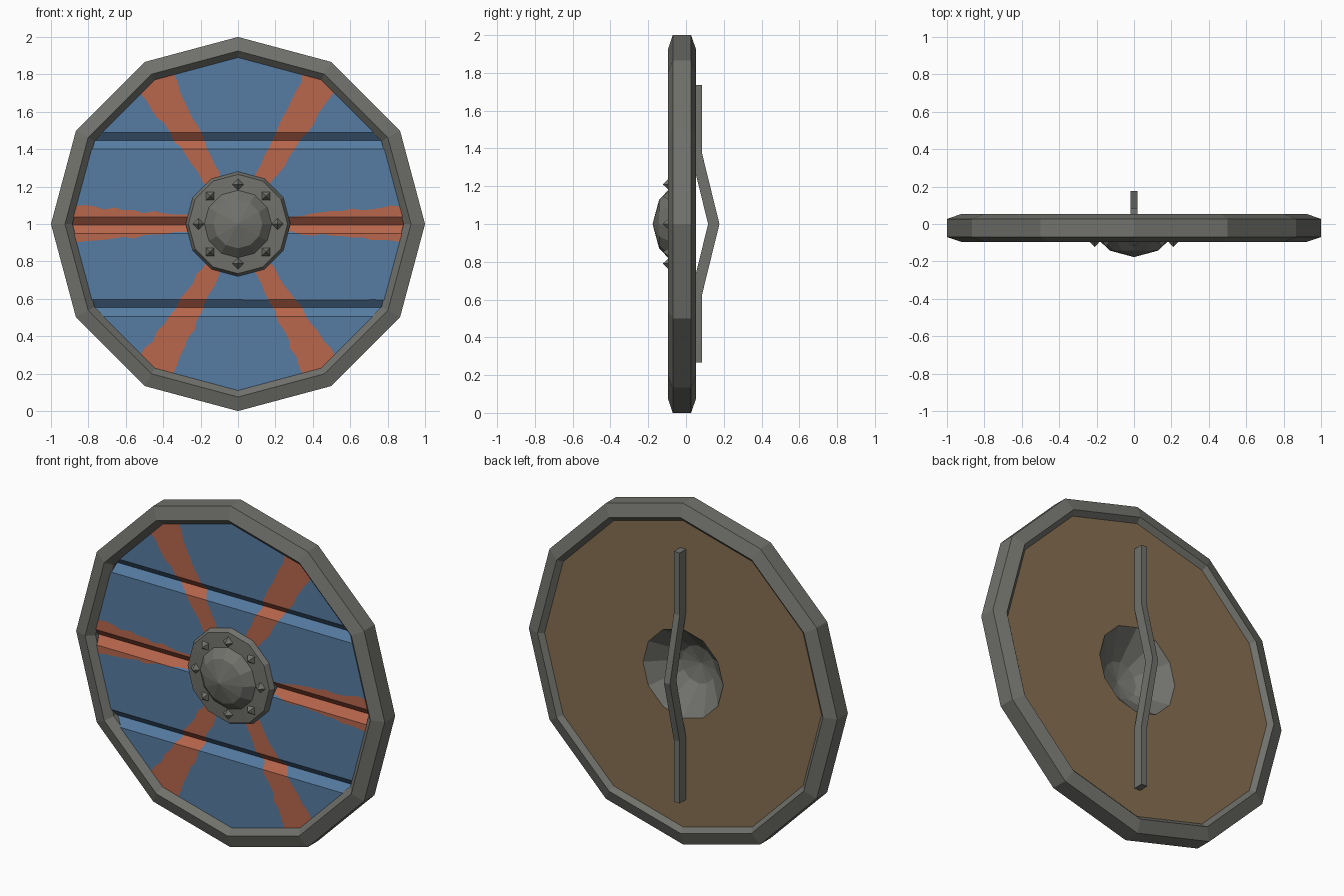
import bpy, bmesh, math, random
from mathutils import Vector

if "Cube" in bpy.data.objects:
    bpy.data.objects.remove(bpy.data.objects["Cube"])

random.seed(4)
CZ = 1.0  # height of the shield centre


def material(name, r, g, b):
    lin = lambda c: (c / 255 / 12.92) if c < 10 else ((c / 255 + 0.055) / 1.055) ** 2.4
    m = bpy.data.materials.new(name)
    m.diffuse_color = (lin(r), lin(g), lin(b), 1)
    m.use_nodes = True
    m.node_tree.nodes["Principled BSDF"].inputs["Base Color"].default_value = m.diffuse_color
    return m


iron = material("iron grey", 113, 113, 108)
blue = material("blue paint", 86, 124, 162)
orange = material("orange paint", 184, 102, 76)
wood = material("bare wood", 135, 112, 82)


def polar(r, deg, y):
    a = math.radians(deg)
    return Vector((r * math.cos(a), y, CZ + r * math.sin(a)))


def finish(bm, name, mats, recalc=True):
    bmesh.ops.remove_doubles(bm, verts=bm.verts, dist=1e-5)
    if recalc:
        bmesh.ops.recalc_face_normals(bm, faces=bm.faces)
    me = bpy.data.meshes.new(name)
    bm.to_mesh(me)
    bm.free()
    for m in mats:
        me.materials.append(m)
    ob = bpy.data.objects.new(name, me)
    bpy.context.collection.objects.link(ob)
    return ob


def lathe(name, profile, mat, sides=12, closed=True):
    """Turn a (radius, y) profile around the shield axis."""
    bm = bmesh.new()
    rows = [[bm.verts.new(polar(r, 360 * k / sides, y)) for k in range(sides)]
            for r, y in profile]
    pairs = list(zip(rows, rows[1:]))
    if closed:
        pairs.append((rows[-1], rows[0]))
    for a, b in pairs:
        for k in range(sides):
            j = (k + 1) % sides
            bm.faces.new((a[k], a[j], b[j], b[k]))
    bmesh.ops.dissolve_degenerate(bm, dist=1e-5, edges=bm.edges)
    return finish(bm, name, [mat])


# Iron rim, chamfered on both sides
lathe("rim", [(1, -0.07), (0.925, -0.095), (0.885, -0.055), (0.885, 0.015),
              (0.925, 0.053), (1, 0.027)], iron)

# Domed boss with a flange and a hollow back
lathe("boss", [(0, -0.177), (0.13, -0.142), (0.18, -0.093), (0.265, -0.088),
               (0.28, -0.06), (0.262, 0.026), (0.17, -0.06), (0.11, -0.115),
               (0, -0.14)], iron, closed=False)

# Plank front: polar grid with wobbly painted rays, then grooves
FRONT, GROOVE = -0.06, 0.035
R_IN, R_OUT, RINGS = 0.25, 0.9, 12


def twelve_gon(deg):
    return math.cos(math.radians(15)) / math.cos(math.radians(deg % 30 - 15))


bm = bmesh.new()
rows = []
for i in range(RINGS + 1):
    r = R_IN + (R_OUT - R_IN) * i / RINGS
    row = []
    for ray in range(6):
        half = 0.045 + 0.088 * (r - 0.27)
        lo, hi = (math.degrees((half + random.uniform(-0.009, 0.009)) / r) for _ in range(2))
        for deg in (60 * ray - lo, 60 * ray, 60 * ray + hi, 60 * ray + 30):
            row.append(bm.verts.new(polar(r * twelve_gon(deg), deg, FRONT)))
    rows.append(row)
for a, b in zip(rows, rows[1:]):
    for k in range(24):
        j = (k + 1) % 24
        f = bm.faces.new((a[k], a[j], b[j], b[k]))
        f.material_index = 1 if k % 4 < 2 else 0
for z in (1.447, 0.995, 0.553):
    for dz in (-0.047, 0, 0.042):
        bmesh.ops.bisect_plane(bm, geom=bm.verts[:] + bm.edges[:] + bm.faces[:],
                               plane_co=(0, 0, z + dz), plane_no=(0, 0, 1))
    for v in bm.verts:
        d = v.co.z - z
        depth = 1 - (d / 0.042 if d > 0 else -d / 0.047)
        if depth > 0:
            v.co.y = FRONT + GROOVE * depth
bm.normal_update()
for f in bm.faces:
    if f.normal.y > 0:
        f.normal_flip()
finish(bm, "painted_planks", [blue, orange], recalc=False)

# Bare wooden back with a hole for the hand
back = lathe("back_board", [(0.26, 0.027), (0.91, 0.027)], wood, closed=False)
if back.data.polygons[0].normal.y < 0:
    back.data.flip_normals()

# Pyramid rivets on the flange
bm = bmesh.new()
for k in range(8):
    c = polar(0.21, 45 * k, -0.086)
    base = []
    for q in range(4):
        a = math.radians(45 * k + 90 * q)
        base.append(bm.verts.new(c + Vector((math.cos(a), 0, math.sin(a))) * 0.035))
    tip = bm.verts.new(c + Vector((0, -0.037, 0)))
    bm.faces.new(base)
    for q in range(4):
        bm.faces.new((base[q], base[(q + 1) % 4], tip))
finish(bm, "rivets", [iron])

# Bent grip bar across the back: (z, inner y, outer y)
bm = bmesh.new()
bar = [(0.268, 0.026, 0.086), (0.63, 0.026, 0.086), (1.0, 0.117, 0.177),
       (1.37, 0.026, 0.086), (1.735, 0.026, 0.086)]
secs = [[bm.verts.new((x, y, z)) for x, y in
         ((-0.019, yi), (0.019, yi), (0.019, yo), (-0.019, yo))] for z, yi, yo in bar]
for a, b in zip(secs, secs[1:]):
    for k in range(4):
        j = (k + 1) % 4
        bm.faces.new((a[k], a[j], b[j], b[k]))
bm.faces.new(secs[0])
bm.faces.new(secs[-1])
finish(bm, "grip_bar", [iron])
